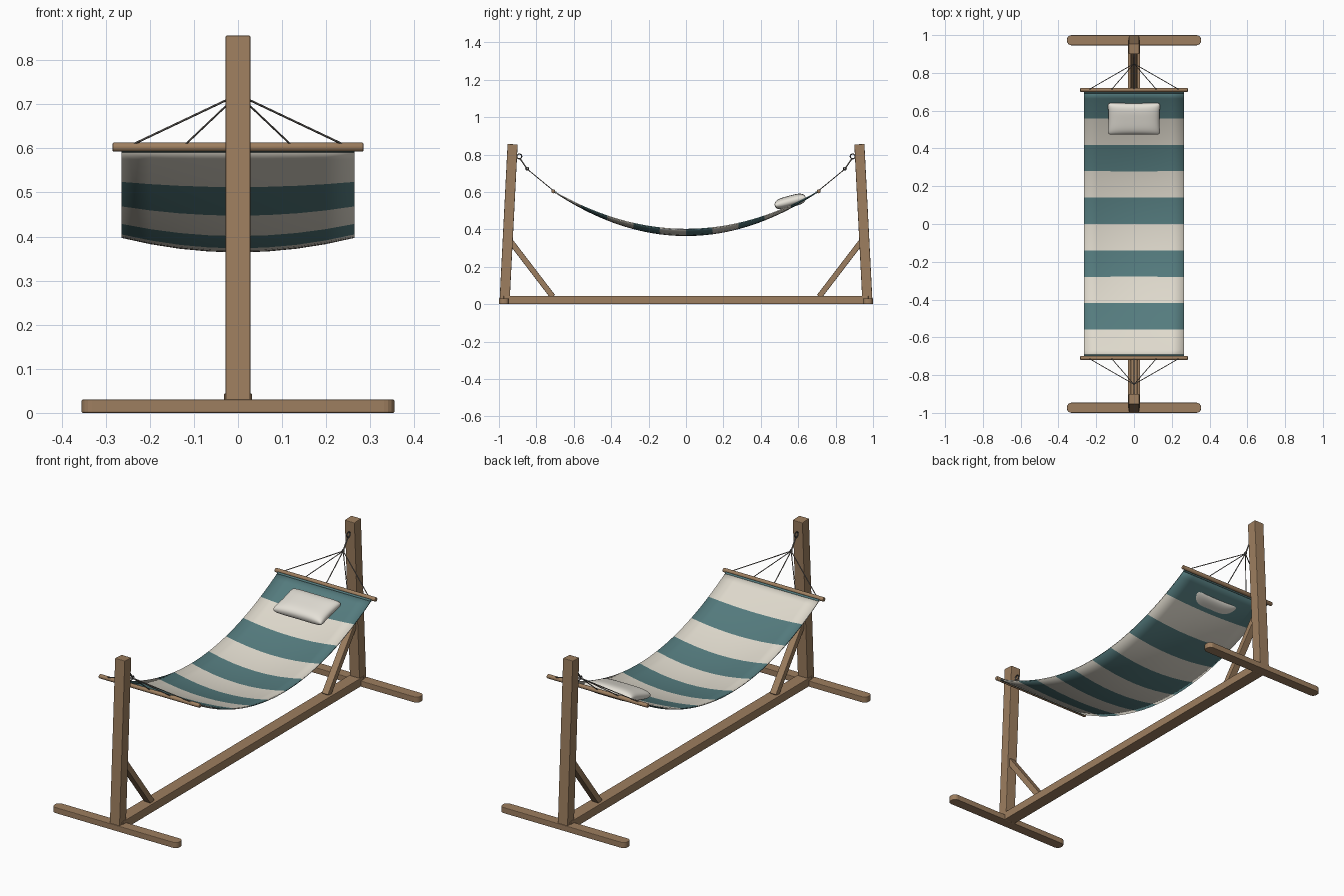
import bpy, bmesh, math
from mathutils import Vector, Matrix

if "Cube" in bpy.data.objects:
    bpy.data.objects.remove(bpy.data.objects["Cube"])


def material(name, rgb):
    m = bpy.data.materials.new(name)
    m.diffuse_color = (*rgb, 1)
    m.use_nodes = True
    m.node_tree.nodes["Principled BSDF"].inputs["Base Color"].default_value = m.diffuse_color
    return m


WOOD = material("warm wood", (0.34, 0.21, 0.115))
TEAL = material("teal fabric", (0.09, 0.20, 0.21))
CREAM = material("cream fabric", (0.74, 0.70, 0.61))
PILLOW = material("pillow white", (0.78, 0.75, 0.68))
ROPE = material("rope grey", (0.20, 0.18, 0.16))
METAL = material("dark metal", (0.09, 0.09, 0.09))


def finish(name, bm, mats, smooth=False):
    bmesh.ops.recalc_face_normals(bm, faces=bm.faces)
    me = bpy.data.meshes.new(name)
    bm.to_mesh(me)
    bm.free()
    ob = bpy.data.objects.new(name, me)
    bpy.context.collection.objects.link(ob)
    for m in mats:
        me.materials.append(m)
    if smooth:
        bpy.ops.object.select_all(action='DESELECT')
        ob.select_set(True)
        bpy.context.view_layer.objects.active = ob
        bpy.ops.object.shade_smooth_by_angle(angle=math.radians(40))
    return ob


def timber(name, size, loc, tilt=0.0, round_ends=0.0):
    """Box with softened edges, tilted about x, optionally rounded in plan."""
    bm = bmesh.new()
    bmesh.ops.create_cube(bm, size=1, matrix=Matrix.Diagonal((*size, 1)))
    if round_ends:
        upright = [e for e in bm.edges
                   if abs(e.verts[0].co.z - e.verts[1].co.z) > 1e-5]
        bmesh.ops.bevel(bm, geom=upright, offset=round_ends, segments=4,
                        profile=0.5, affect='EDGES')
    edges = [e for e in bm.edges if e.calc_face_angle(0) > 0.9]
    bmesh.ops.bevel(bm, geom=edges, offset=0.003, segments=2, profile=0.5,
                    affect='EDGES')
    bm.transform(Matrix.Translation(loc) @ Matrix.Rotation(tilt, 4, 'X'))
    return finish(name, bm, [WOOD])


def rod(bm, a, b, r, sides=8):
    a, b = Vector(a), Vector(b)
    d = b - a
    mat = Matrix.Translation((a + b) / 2) @ d.to_track_quat('Z', 'Y').to_matrix().to_4x4()
    bmesh.ops.create_cone(bm, cap_ends=True, segments=sides, radius1=r,
                          radius2=r, depth=d.length, matrix=mat)


def ring(bm, centre, major, minor, n=20, k=8):
    """Torus lying in the y-z plane."""
    rows = []
    for i in range(n):
        a = 2 * math.pi * i / n
        row = []
        for j in range(k):
            b = 2 * math.pi * j / k
            rad = major + minor * math.cos(b)
            row.append(bm.verts.new(Vector(centre) + Vector(
                (minor * math.sin(b), rad * math.cos(a), rad * math.sin(a)))))
        rows.append(row)
    for i in range(n):
        for j in range(k):
            p, q = rows[i], rows[(i + 1) % n]
            bm.faces.new((p[j], p[(j + 1) % k], q[(j + 1) % k], q[j]))


# Base beam
timber("base_beam", (0.064, 1.95, 0.043), (0, 0, 0.0225))

for s, end in ((-1, "front"), (1, "back")):
    # Foot, leaning post and diagonal brace
    timber(end + "_foot", (0.71, 0.054, 0.03), (0, s * 0.973, 0.015), 0, 0.024)
    low, top = Vector((0, s * 0.97, 0.012)), Vector((0, s * 0.927, 0.855))
    d = top - low
    timber(end + "_post", (0.056, 0.054, d.length), (low + top) / 2,
           math.atan2(-d.y, d.z))
    low, top = Vector((0, s * 0.712, 0.04)), Vector((0, s * 0.94, 0.338))
    d = top - low
    timber(end + "_brace", (0.036, 0.030, d.length), (low + top) / 2,
           math.atan2(-d.y, d.z))

    # Eye bolt on the post and the small ring that gathers the ropes
    bm = bmesh.new()
    ring(bm, (0, s * 0.891, 0.79), 0.013, 0.003)
    rod(bm, (0, s * 0.902, 0.79), (0, s * 0.92, 0.79), 0.004)
    ring(bm, (0, s * 0.849, 0.724), 0.008, 0.0025, 14, 6)
    finish(end + "_hardware", bm, [METAL], True)

    # Hanging rope and fan of ropes to the spreader bar
    bm = bmesh.new()
    apex = (0, s * 0.849, 0.722)
    rod(bm, (0, s * 0.887, 0.778), apex, 0.0035)
    for i in range(-2, 3):
        rod(bm, apex, (i * 0.1225, s * 0.708, 0.606), 0.0024, 6)
    finish(end + "_ropes", bm, [ROPE], True)

    # Spreader bar with softened tips
    bm = bmesh.new()
    rod(bm, (-0.285, s * 0.71, 0.603), (0.285, s * 0.71, 0.603), 0.0105, 16)
    rims = [e for e in bm.edges if e.calc_face_angle(0) > 1]
    bmesh.ops.bevel(bm, geom=rims, offset=0.004, segments=2, profile=0.5,
                    affect='EDGES')
    finish(end + "_spreader_bar", bm, [WOOD], True)

    # Fabric sleeve beside the bar
    bm = bmesh.new()
    rod(bm, (-0.264, s * 0.697, 0.597), (0.264, s * 0.697, 0.597), 0.006, 10)
    finish(end + "_sleeve", bm, [TEAL], True)

# Sagging cloth in ten stripes
HALF_L, HALF_W, NY, NX = 0.70, 0.264, 40, 8
bm = bmesh.new()
grid = []
for j in range(NY + 1):
    t = -1 + 2 * j / NY
    row = []
    for i in range(NX + 1):
        u = -1 + 2 * i / NX
        z = 0.367 + 0.231 * t * t + 0.033 * u * u * (1 - t * t)
        row.append(bm.verts.new((u * HALF_W, t * HALF_L, z)))
    grid.append(row)
for j in range(NY):
    for i in range(NX):
        f = bm.faces.new((grid[j][i], grid[j][i + 1],
                          grid[j + 1][i + 1], grid[j + 1][i]))
        f.material_index = (j // (NY // 10)) % 2
cloth = finish("hammock_cloth", bm, [CREAM, TEAL], True)
mod = cloth.modifiers.new("thickness", 'SOLIDIFY')
mod.thickness = 0.006
mod.offset = 0

# Pillow: two puffed sheets sharing a pinched seam
N = 20
bm = bmesh.new()
for side in (-1, 1):
    grid = []
    for j in range(N + 1):
        v = math.sin(math.pi / 2 * (-1 + 2 * j / N))
        row = []
        for i in range(N + 1):
            u = math.sin(math.pi / 2 * (-1 + 2 * i / N))
            puff = (max(0, 1 - u ** 4) * max(0, 1 - v ** 4)) ** 0.42
            corner = 1 - 0.05 * (u * v) ** 8
            x = 0.141 * u * corner * (1 - 0.05 * (1 - v * v))
            y = 0.088 * v * corner * (1 - 0.05 * (1 - u * u))
            row.append(bm.verts.new((x, y, side * 0.031 * puff)))
        grid.append(row)
    for j in range(N):
        for i in range(N):
            bm.faces.new((grid[j][i], grid[j][i + 1],
                          grid[j + 1][i + 1], grid[j + 1][i]))
bmesh.ops.remove_doubles(bm, verts=bm.verts, dist=0.0001)
bm.transform(Matrix.Translation((0, 0.557, 0.549))
             @ Matrix.Rotation(math.radians(15), 4, 'X'))
pillow = finish("pillow", bm, [PILLOW])
for p in pillow.data.polygons:
    p.use_smooth = True
